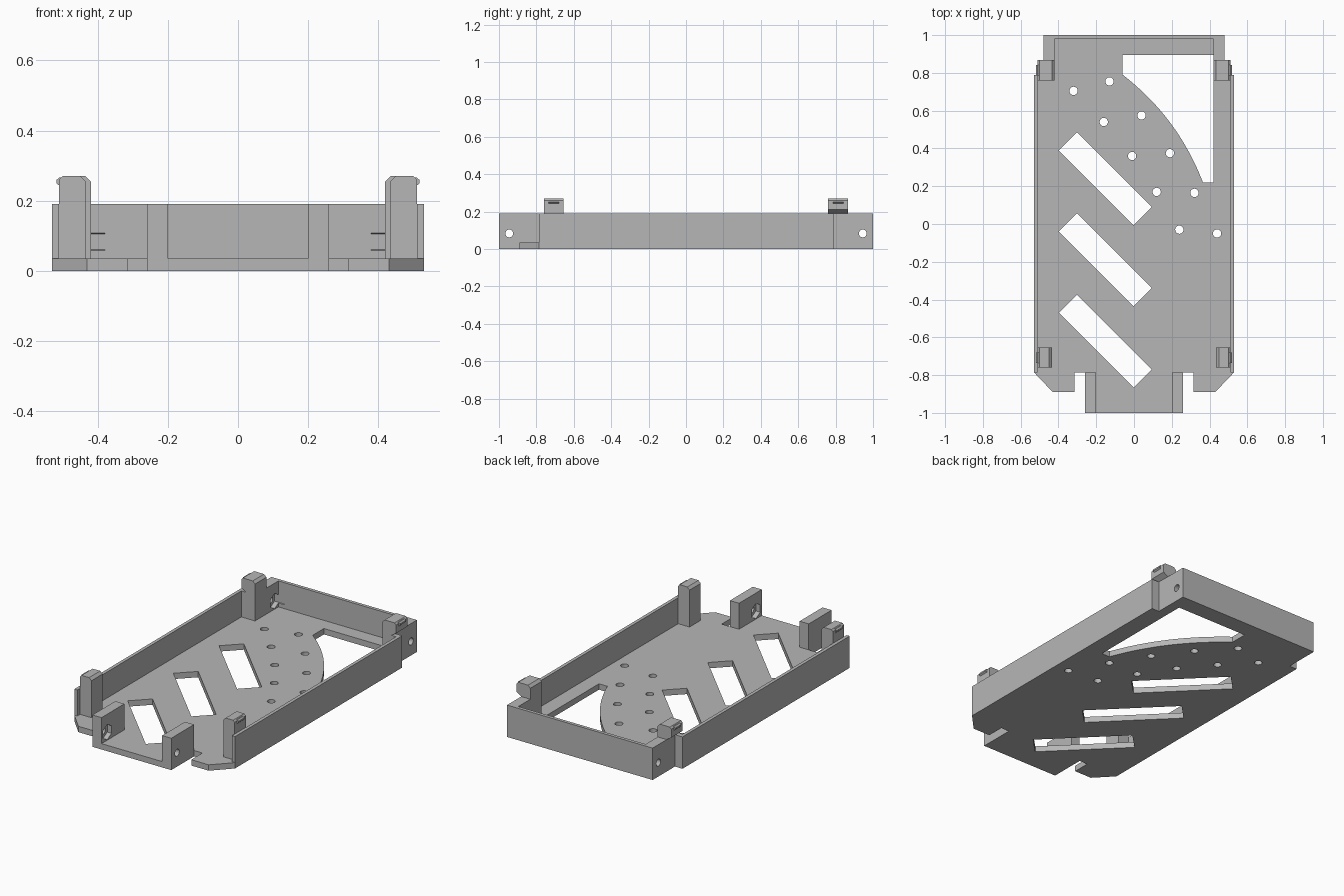
import bpy, bmesh, math
from mathutils import Vector

if "Cube" in bpy.data.objects:
    bpy.data.objects.remove(bpy.data.objects["Cube"], do_unlink=True)

grey = bpy.data.materials.new("plain_grey")
grey.use_nodes = True
colour = (0.47, 0.47, 0.47, 1)
grey.diffuse_color = colour
grey.node_tree.nodes["Principled BSDF"].inputs["Base Color"].default_value = colour

FLOOR, TOP = 0.035, 0.19


def prism(name, outline, lo, hi, axis="z"):
    """Extrude a flat outline between lo and hi along an axis."""
    place = {"x": lambda a, b, h: (h, a, b),
             "y": lambda a, b, h: (a, h, b),
             "z": lambda a, b, h: (a, b, h)}[axis]
    bm = bmesh.new()
    base = bm.faces.new([bm.verts.new(place(a, b, lo)) for a, b in outline])
    ext = bmesh.ops.extrude_face_region(bm, geom=[base])
    verts = [g for g in ext["geom"] if isinstance(g, bmesh.types.BMVert)]
    bmesh.ops.translate(bm, verts=verts, vec=Vector(place(0, 0, hi - lo)))
    bmesh.ops.recalc_face_normals(bm, faces=bm.faces)
    mesh = bpy.data.meshes.new(name)
    bm.to_mesh(mesh)
    bm.free()
    mesh.materials.append(grey)
    ob = bpy.data.objects.new(name, mesh)
    bpy.context.collection.objects.link(ob)
    return ob


def cut(ob, cutters):
    """Subtract the cutters, keep the result and discard the cutters."""
    for c in cutters:
        c.hide_render = True
        mod = ob.modifiers.new("cut", "BOOLEAN")
        mod.operation, mod.solver, mod.object = "DIFFERENCE", "EXACT", c
    deps = bpy.context.evaluated_depsgraph_get()
    deps.update()
    mesh = bpy.data.meshes.new_from_object(ob.evaluated_get(deps))
    ob.modifiers.clear()
    ob.data = mesh
    for c in cutters:
        bpy.data.objects.remove(c, do_unlink=True)


def rect(x0, x1, y0, y1):
    return [(x0, y0), (x1, y0), (x1, y1), (x0, y1)]


def ring(cx, cy, r, n, start=0.0):
    return [(cx + r * math.cos(start + math.tau * i / n),
             cy + r * math.sin(start + math.tau * i / n)) for i in range(n)]


def mirrored(points):
    return points + [(-x, y) for x, y in reversed(points)]


def flip(points, s):
    return [(s * x, y) for x, y in points]


# Floor plate
half = [(0.26, -1), (0.26, -0.785), (0.315, -0.785), (0.315, -0.89), (0.43, -0.89),
        (0.53, -0.785), (0.53, 0.79), (0.48, 0.79), (0.48, 1)]
floor = prism("floor_plate", mirrored(half), 0, FLOOR)

# Diagonal slots
cutters = []
for cy in (0.24, -0.19, -0.62):
    d, w = Vector((0.7071, -0.7071)), Vector((0.7071, 0.7071))
    c = Vector((-0.152, cy))
    corners = [c + d * a * 0.28 + w * b * 0.068
               for a, b in ((-1, -1), (1, -1), (1, 1), (-1, 1))]
    cutters.append(prism("slot_cutter", [tuple(p) for p in corners], -0.1, 0.1))

# Two curved rows of screw holes
holes = [(-0.32, 0.705), (-0.16, 0.54), (-0.01, 0.36), (0.12, 0.17), (0.24, -0.03),
         (-0.13, 0.755), (0.04, 0.575), (0.19, 0.375), (0.32, 0.165), (0.44, -0.05)]
for x, y in holes:
    cutters.append(prism("hole_cutter", ring(x, y, 0.022, 20), -0.1, 0.1))

# Corner opening with one bowed edge
a, b = Vector((0.365, 0.22)), Vector((-0.06, 0.79))
out = Vector((0.8, 0.6))
bow = [tuple(a.lerp(b, t / 16) + out * 0.2 * (t / 16) * (1 - t / 16)) for t in range(17)]
cutters.append(prism("opening_cutter", [(-0.06, 0.895), (0.42, 0.895), (0.42, 0.22)] + bow,
                     -0.1, 0.1))
cut(floor, cutters)


def screw_cutters(y, s, x_hole, x_trap):
    """Round screw hole with a hexagonal nut pocket on its inner side."""
    z = 0.083
    spans = [sorted(s * v for v in x_hole), sorted(s * v for v in x_trap)]
    return [prism("screw_cutter", ring(y, z, 0.021, 20), *spans[0], "x"),
            prism("nut_cutter", ring(y, z, 0.045, 6, math.pi / 6), *spans[1], "x")]


# Back wall with thick corner blocks
back_half = [(0.42, 0.98), (0.42, 0.79), (0.48, 0.79), (0.48, 1)]
back = prism("back_wall", mirrored(back_half), FLOOR, TOP)
cut(back, [c for s in (1, -1)
           for c in screw_cutters(0.945, s, (0.40, 0.6), (0.38, 0.448))])

for s, side in ((1, "left"), (-1, "right")):
    # Side wall
    prism(side + "_wall", flip(rect(0.51, 0.53, -0.785, 0.79), s), FLOOR, TOP)

    # Front tab with screw hole
    tab = prism(side + "_front_tab", flip(rect(0.2, 0.26, -1, -0.785), s), FLOOR, TOP)
    cut(tab, screw_cutters(-0.945, s, (0.1, 0.4), (0.15, 0.228)))

    # Front clip post
    front = [(0.435, FLOOR), (0.51, FLOOR), (0.51, 0.26), (0.5, 0.27),
             (0.45, 0.27), (0.435, 0.255)]
    prism(side + "_front_clip", flip(front, s), -0.76, -0.655, "y")

    # Back clip: post against the wall, head overhanging the corner block
    prism(side + "_back_post", flip(rect(0.42, 0.51, 0.76, 0.79), s), FLOOR, TOP)
    head = [(0.42, TOP), (0.48, TOP), (0.51, 0.21), (0.51, 0.26), (0.5, 0.27),
            (0.435, 0.27), (0.42, 0.255)]
    prism(side + "_back_clip", flip(head, s), 0.76, 0.867, "y")

    # Snap ridges on the outer faces of the clips
    ridge = [(0.5, 0.243), (0.51, 0.243), (0.518, 0.25), (0.518, 0.259),
             (0.51, 0.266), (0.5, 0.266)]
    for end, y in (("front", -0.708), ("back", 0.813)):
        prism(f"{side}_{end}_ridge", flip(ridge, s), y - 0.028, y + 0.028, "y")
